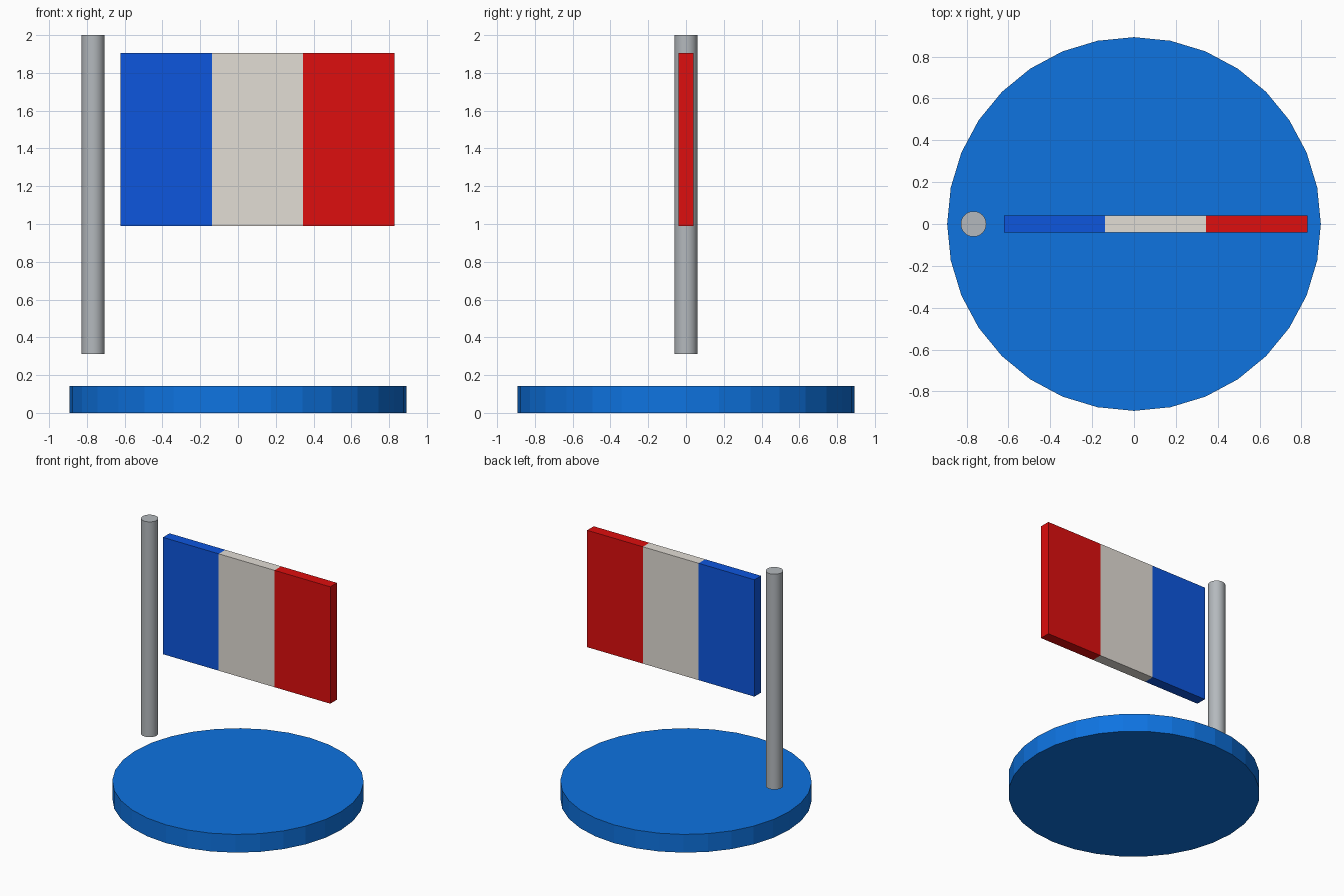
import bpy
import math

if "Cube" in bpy.data.objects:
    bpy.data.objects.remove(bpy.data.objects["Cube"])


def material(name, rgb):
    """Flat colour from sRGB 0-255 values, stored as linear."""
    lin = [((c / 255 + 0.055) / 1.055) ** 2.4 if c > 10 else c / 255 / 12.92 for c in rgb]
    mat = bpy.data.materials.new(name)
    mat.diffuse_color = (*lin, 1)
    mat.use_nodes = True
    mat.node_tree.nodes["Principled BSDF"].inputs["Base Color"].default_value = mat.diffuse_color
    return mat


def cylinder(name, radius, z0, z1, x, sides, mat):
    bpy.ops.mesh.primitive_cylinder_add(vertices=sides, radius=radius, depth=z1 - z0,
                                        location=(x, 0, (z0 + z1) / 2))
    obj = bpy.context.object
    obj.name = name
    obj.data.materials.append(mat)
    return obj


# Round base, faceted
cylinder("base", 0.893, 0, 0.143, 0, 32, material("base blue", (14, 115, 224)))

# Floating pole, smooth sides with sharp rims
cylinder("pole", 0.061, 0.312, 2.0, -0.767, 32, material("pole grey", (180, 185, 189)))
bpy.ops.object.shade_smooth_by_angle(angle=math.radians(30))

# Flag of three equal vertical stripes, one solid with two loop cuts
x0, x1, z0, z1, half = -0.622, 0.829, 0.989, 1.905, 0.041
step = (x1 - x0) / 3
ring = [(-half, z0), (half, z0), (half, z1), (-half, z1)]
verts = [(x0 + i * step, y, z) for i in range(4) for y, z in ring]
faces = [(0, 3, 2, 1), (12, 13, 14, 15)]
stripe = [0, 2]
for i in range(3):
    for k in range(4):
        a, b = i * 4 + k, i * 4 + (k + 1) % 4
        faces.append((a, b, b + 4, a + 4))
        stripe.append(i)
mesh = bpy.data.meshes.new("flag")
mesh.from_pydata(verts, [], faces)
for mat in (material("flag blue", (13, 86, 222)),
            material("flag white", (226, 221, 213)),
            material("flag red", (222, 14, 14))):
    mesh.materials.append(mat)
for poly, index in zip(mesh.polygons, stripe):
    poly.material_index = index
mesh.update()
bpy.context.collection.objects.link(bpy.data.objects.new("flag", mesh))
